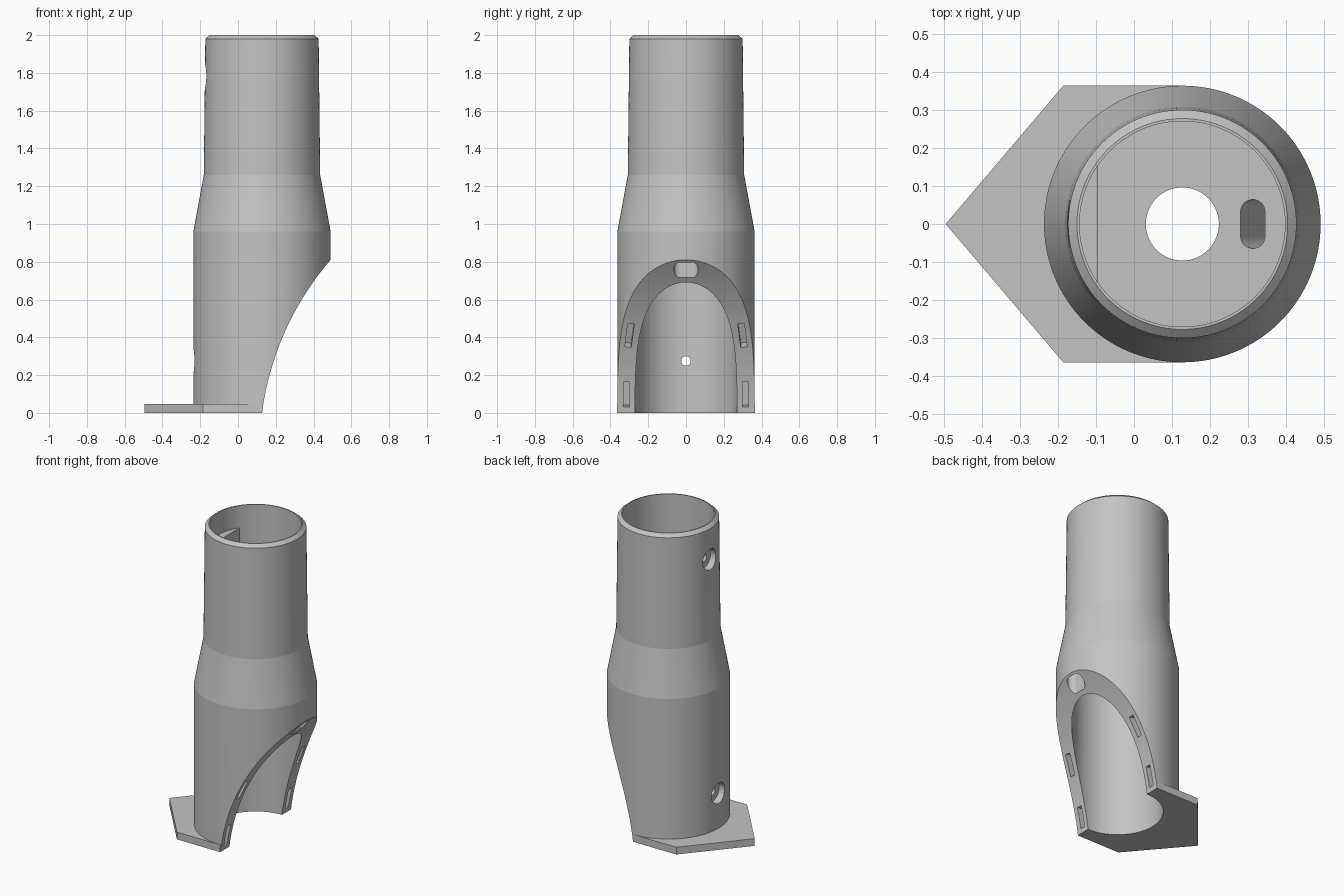
import bpy
import bmesh
from math import sin, cos, pi, acos, sqrt, asin
from mathutils import Matrix, Vector

AXIS = 0.127      # x of the tube axis
BORE = 0.27
SEGS = 128

cube = bpy.data.objects.get("Cube")
if cube:
    bpy.data.objects.remove(cube, do_unlink=True)

grey = bpy.data.materials.new("plain_grey")
grey.use_nodes = True
grey.diffuse_color = (0.55, 0.55, 0.55, 1)
grey.node_tree.nodes["Principled BSDF"].inputs["Base Color"].default_value = grey.diffuse_color


def make(name, bm):
    bmesh.ops.recalc_face_normals(bm, faces=bm.faces)
    mesh = bpy.data.meshes.new(name)
    bm.to_mesh(mesh)
    bm.free()
    mesh.materials.append(grey)
    ob = bpy.data.objects.new(name, mesh)
    bpy.context.collection.objects.link(ob)
    return ob


def loft(name, loops, closed=False):
    """Skin a row of equal point loops; cap the ends unless closed."""
    bm = bmesh.new()
    rows = [[bm.verts.new(p) for p in loop] for loop in loops]
    pairs = list(zip(rows, rows[1:])) + ([(rows[-1], rows[0])] if closed else [])
    for a, b in pairs:
        for i in range(len(a)):
            j = (i + 1) % len(a)
            bm.faces.new((a[i], a[j], b[j], b[i]))
    if not closed:
        bm.faces.new(rows[0])
        bm.faces.new(rows[-1])
    return make(name, bm)


def prism(name, outline, z0, z1):
    return loft(name, [[(x, y, z) for x, y in outline] for z in (z0, z1)])


def cylinder(name, centre, radius, length, axis, segs=SEGS):
    bm = bmesh.new()
    turn = Vector((0, 0, 1)).rotation_difference(Vector(axis)).to_matrix().to_4x4()
    bmesh.ops.create_cone(bm, cap_ends=True, segments=segs, radius1=radius, radius2=radius,
                          depth=length, matrix=Matrix.Translation(centre) @ turn)
    return make(name, bm)


def combine(target, tool, operation):
    """Apply a boolean and discard the tool object."""
    tool.hide_render = True
    mod = target.modifiers.new("cut", "BOOLEAN")
    mod.operation, mod.object, mod.solver = operation, tool, "EXACT"
    bpy.context.view_layer.objects.active = target
    bpy.ops.object.modifier_apply(modifier=mod.name)
    bpy.data.objects.remove(tool, do_unlink=True)


# Tube with inner floor and centre hole, revolved from its section
FLOOR_LOW, FLOOR_TOP = 0.96, 1.2
section = [(BORE, 0), (0.3635, 0), (0.3635, 0.96), (0.308, 1.26), (0.30, 1.98), (0.277, 2),
           (BORE, 2), (BORE, FLOOR_TOP), (0.096, FLOOR_TOP), (0.096, FLOOR_LOW), (BORE, FLOOR_LOW)]
angles = [2 * pi * i / SEGS for i in range(SEGS)]
body = loft("tube_body", [[(AXIS + r * cos(a), r * sin(a), z) for r, z in section]
                          for a in angles], closed=True)

# Pointed base plate
EDGE = 0.3645
plate = prism("base_plate", [(-0.495, 0), (-0.185, -EDGE), (AXIS, -EDGE),
                             (AXIS, EDGE), (-0.185, EDGE)], 0, 0.047)
combine(plate, cylinder("plate_bore", (AXIS, 0, 0), 0.3, 1, (0, 0, 1)), "DIFFERENCE")
combine(body, plate, "UNION")

# Flat screw boss inside the upper tube
outer, chord = 0.285, 0.222
half = acos(chord / outer)
arc = [pi - half + 2 * half * i / 24 for i in range(25)]
boss = prism("screw_boss", [(AXIS + outer * cos(a), outer * sin(a)) for a in arc],
             FLOOR_TOP - 0.02, 1.855)
combine(body, boss, "UNION")

# Large concave cut on one side
CX, CZ, CR = 1.664, -0.202, 1.55
combine(body, cylinder("arch_cutter", (CX, 0, CZ), CR, 2, (0, 1, 0), 320), "DIFFERENCE")

# Cable channel from the floor down through the wall to the cut face
slot = []
for side in (1, -1):
    for i in range(25):
        a = pi * i / 24
        slot.append((side * 0.032 * cos(a), side * (0.032 + 0.032 * sin(a))))
path = [(0.447, 0.65), (0.447, 0.97), (0.312, FLOOR_TOP), (0.300, FLOOR_TOP + 0.02)]
combine(body, loft("channel_cutter", [[(x + u, v, z) for u, v in slot] for x, z in path]),
        "DIFFERENCE")

# Counterbored screw holes
for z, surface in ((1.78, 0.302), (0.275, 0.3635)):
    face_x = AXIS - surface
    combine(body, cylinder("screw_hole", (face_x, 0, z), 0.025, 0.3, (1, 0, 0), 48), "DIFFERENCE")
    combine(body, cylinder("counterbore", (face_x, 0, z), 0.067, 0.09, (1, 0, 0), 64), "DIFFERENCE")

# Four rectangular pockets in the cut face
for z, y, lean_in in ((0.0975, 0.315, 0.0), (0.41, 0.299, 0.12)):
    x = CX - sqrt(CR ** 2 - (z - CZ) ** 2)
    tilt = asin((z - CZ) / CR)
    for side in (1, -1):
        bm = bmesh.new()
        place = (Matrix.Translation((x, side * y, z)) @ Matrix.Rotation(tilt, 4, "Y")
                 @ Matrix.Rotation(side * lean_in, 4, "X")
                 @ Matrix.Diagonal((0.12, 0.034, 0.135, 1)))
        bmesh.ops.create_cube(bm, size=1, matrix=place)
        combine(body, make("pocket_cutter", bm), "DIFFERENCE")

# Smooth walls with crisp edges
bpy.ops.object.select_all(action="DESELECT")
body.select_set(True)
bpy.context.view_layer.objects.active = body
bpy.ops.object.shade_smooth_by_angle(angle=0.15)
